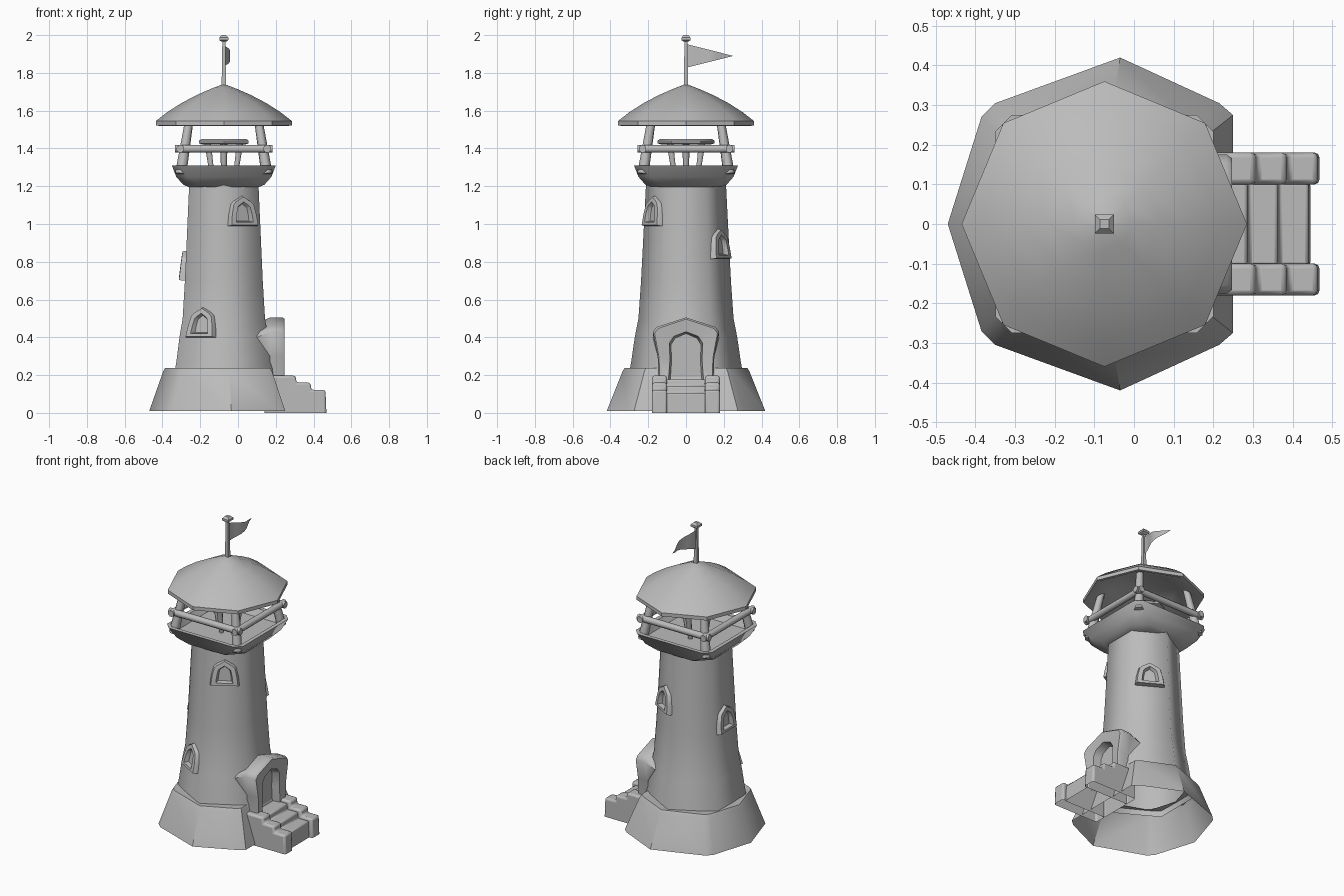
import bpy, bmesh, math
from mathutils import Vector

cube = bpy.data.objects.get("Cube")
if cube:
    bpy.data.objects.remove(cube, do_unlink=True)

stone = bpy.data.materials.new("plain grey")
stone.use_nodes = True
GREY = (0.5, 0.5, 0.5, 1)
stone.diffuse_color = GREY
stone.node_tree.nodes["Principled BSDF"].inputs["Base Color"].default_value = GREY

CX = -0.075  # tower axis


def finish(name, bm, angle=40, bevel=0):
    bmesh.ops.recalc_face_normals(bm, faces=bm.faces[:])
    me = bpy.data.meshes.new(name)
    bm.to_mesh(me)
    bm.free()
    me.materials.append(stone)
    ob = bpy.data.objects.new(name, me)
    bpy.context.collection.objects.link(ob)
    bpy.ops.object.select_all(action='DESELECT')
    bpy.context.view_layer.objects.active = ob
    ob.select_set(True)
    if bevel:
        mod = ob.modifiers.new("soft edges", 'BEVEL')
        mod.width, mod.segments = bevel, 2
    bpy.ops.object.shade_smooth_by_angle(angle=math.radians(angle))
    return ob


def loft(name, rings, cap_start=False, cap_end=False, angle=40):
    """Skin a list of equal-length closed rings."""
    bm = bmesh.new()
    vs = [[bm.verts.new(p) for p in r] for r in rings]
    n = len(rings[0])
    for a, b in zip(vs, vs[1:]):
        for i in range(n):
            j = (i + 1) % n
            bm.faces.new((a[i], a[j], b[j], b[i]))
    if cap_start:
        bm.faces.new(vs[0])
    if cap_end:
        bm.faces.new(vs[-1])
    return finish(name, bm, angle)


def ngon(r, z, n, start=0.0):
    return [(CX + r * math.cos(start + math.tau * i / n),
             r * math.sin(start + math.tau * i / n), z) for i in range(n)]


def beam(name, p0, p1, r0, r1, n=6, twist=0.0):
    p0, p1 = Vector(p0), Vector(p1)
    q = (p1 - p0).to_track_quat('Z', 'Y')
    ring = lambda c, r: [c + q @ Vector((r * math.cos(twist + math.tau * i / n),
                                         r * math.sin(twist + math.tau * i / n), 0))
                         for i in range(n)]
    return loft(name, [ring(p0, r0), ring(p1, r1)], True, True, 65)


def mirrored(half):
    """Mirror an outline that ends on its centre line."""
    return half + [(-u, w) for u, w in reversed(half[:-1])]


# Flared plinth, open underneath
half = [(-.47, 0), (-.385, .27), (-.35, .305), (-.035, .42), (.215, .305), (.25, .275)]
outline = half + [(x, -y) for x, y in reversed(half[1:])]
loft("plinth", [[(-.1 + (x + .1) * s, y * s, z) for x, y in outline]
                for s, z in [(1, .01), (.8, .22), (.775, .237), (.6, .232)]])

# Hexagonal tower shaft
SHAFT = [(.2, .262), (.28, .25), (.4, .235), (.5, .218), (.7, .206), (.9, .197), (1.22, .183)]


def apothem(z):
    for (z0, a0), (z1, a1) in zip(SHAFT, SHAFT[1:]):
        if z <= z1:
            return a0 + (a1 - a0) * (z - z0) / (z1 - z0)


loft("tower_shaft", [ngon(a / math.cos(math.pi / 6), z, 6, math.pi / 6) for z, a in SHAFT],
     angle=70)

# Hooded windows on four faces of the shaft
hood = mirrored([(.088, 0), (.08, .06), (.066, .115), (.05, .13), (0, .158)])
for label, deg, z0 in [("front_low", -120, .4), ("front_high", -60, .99),
                       ("side", 180, .7), ("back", 60, .815)]:
    t = math.radians(deg)
    out, across = Vector((math.cos(t), math.sin(t), 0)), Vector((-math.sin(t), math.cos(t), 0))

    def ring(su, sw, lift, depth):
        pts = []
        for u, w in hood:
            w2 = w * sw + lift
            d = apothem(z0 + w2) + depth * (1 - 2.5 * w2)
            pts.append(out * d + across * u * su + Vector((CX, 0, z0 + w2)))
        return pts
    loft("window_" + label, [ring(1, 1, 0, -.02), ring(1, 1, 0, .012), ring(.92, .95, .004, .032),
                             ring(.58, .68, .02, .034), ring(.45, .58, .025, .006)],
         cap_end=True, angle=55)

# Doorway with a pointed hood
outer = mirrored([(.145, .15), (.15, .3), (.175, .43), (.155, .455), (0, .505)])
inner = mirrored([(.095, .15), (.085, .28), (.088, .37), (.065, .405), (0, .43)])
loft("doorway", [[(.1 if z > .4 else .17, y, z - .03 * (z > .4)) for y, z in outer],
                 [(.17, y, z) for y, z in outer],
                 [(.235, y, z) for y, z in outer],
                 [(.247, y * .95, z - .008) for y, z in outer],
                 [(.24, y, z) for y, z in inner],
                 [(.19, y * .9, z - .01) for y, z in inner]], cap_end=True, angle=50)


# Steps: an extruded stair profile, open underneath
def stair(name, xs, zs, y0, y1, bevel):
    prof = [(.14, 0), (.14, zs[0])]
    for i, x in enumerate(xs):
        prof.append((x, zs[i]))
        prof.append((x + .005, zs[i + 1] if i + 1 < len(zs) else 0))
    bm = bmesh.new()
    a, b = ([bm.verts.new((x, y, z)) for x, z in prof] for y in (y0, y1))
    n = len(prof)
    for i in range(n - 1):
        bm.faces.new((a[i], a[i + 1], b[i + 1], b[i]))
    bm.faces.new(a)
    bm.faces.new(b)
    finish(name, bm, 50, bevel)


for side, s in (("left", 1), ("right", -1)):
    stair("stair_curb_" + side, (.305, .383, .463), (.197, .16, .122), s * .1, s * .18, .012)
stair("stair_treads", (.285, .362, .44), (.178, .142, .105), -.105, .105, .008)


# Lookout gallery: chamfered square bowl
def square(h, c, z):
    pts = [(h, h - c), (h - c, h), (c - h, h), (-h, h - c),
           (-h, c - h), (c - h, -h), (h - c, -h), (h, c - h)]
    return [(CX + x, y, z) for x, y in pts]


loft("gallery", [square(.185, .09, 1.195), square(.215, .085, 1.208), square(.252, .06, 1.25),
                 square(.275, .042, 1.31), square(.25, .04, 1.31), square(.23, .04, 1.265)],
     True, True, 45)

# Corner posts and rails
for i in range(4):
    sx, sy = ((1, 1), (-1, 1), (-1, -1), (1, -1))[i]
    beam(f"post_{i}", (CX + sx * .228, sy * .228, 1.265), (CX + sx * .178, sy * .178, 1.58),
         .031, .022, 6)
for s in (1, -1):
    for along_x in (True, False):
        ends = [(e * .258, s * .23) if along_x else (s * .23, e * .258) for e in (-1, 1)]
        beam("rail", *[(CX + x, y, 1.398) for x, y in ends], .021, .021, 8, math.pi / 8)

# Round table on the gallery
loft("table_top", [ngon(r, z, 6, math.pi / 6) for r, z in
                   [(.13, 1.42), (.152, 1.428), (.152, 1.44), (.138, 1.45)]], True, True)
for i in range(4):
    c, s = math.cos(i * math.pi / 2), math.sin(i * math.pi / 2)
    beam(f"table_leg_{i}", (CX + c * .062, s * .062, 1.26), (CX + c * .085, s * .085, 1.425),
         .014, .02)

# Domed octagonal roof with hollow underside
loft("roof", [ngon(r, z, 8) for r, z in
              [(.01, 1.62), (.2, 1.59), (.345, 1.52), (.36, 1.522), (.36, 1.545), (.3, 1.592),
               (.225, 1.64), (.145, 1.682), (.07, 1.715), (.01, 1.738)]], True, True, 40)

# Flagpole, finial and waving pennant
beam("flagpole", (CX, 0, 1.72), (CX, 0, 1.975), .017, .011, 4, math.pi / 4)
loft("finial", [ngon(r, z, 4, math.pi / 4) for r, z in
                [(.018, 1.965), (.034, 1.974), (.034, 1.987), (.016, 2.0)]], True, True)
bm = bmesh.new()
pairs = []
for i in range(9):
    s = i / 8
    x = CX + .016 * (1 - math.cos(s * math.tau))
    mid, hgt = 1.89, .06 * (1 - s) + .001
    pairs.append([bm.verts.new((x, .008 + .238 * s, mid + k * hgt)) for k in (1, -1)])
for a, b in zip(pairs, pairs[1:]):
    bm.faces.new((a[0], b[0], b[1], a[1]))
finish("pennant", bm, 60)
